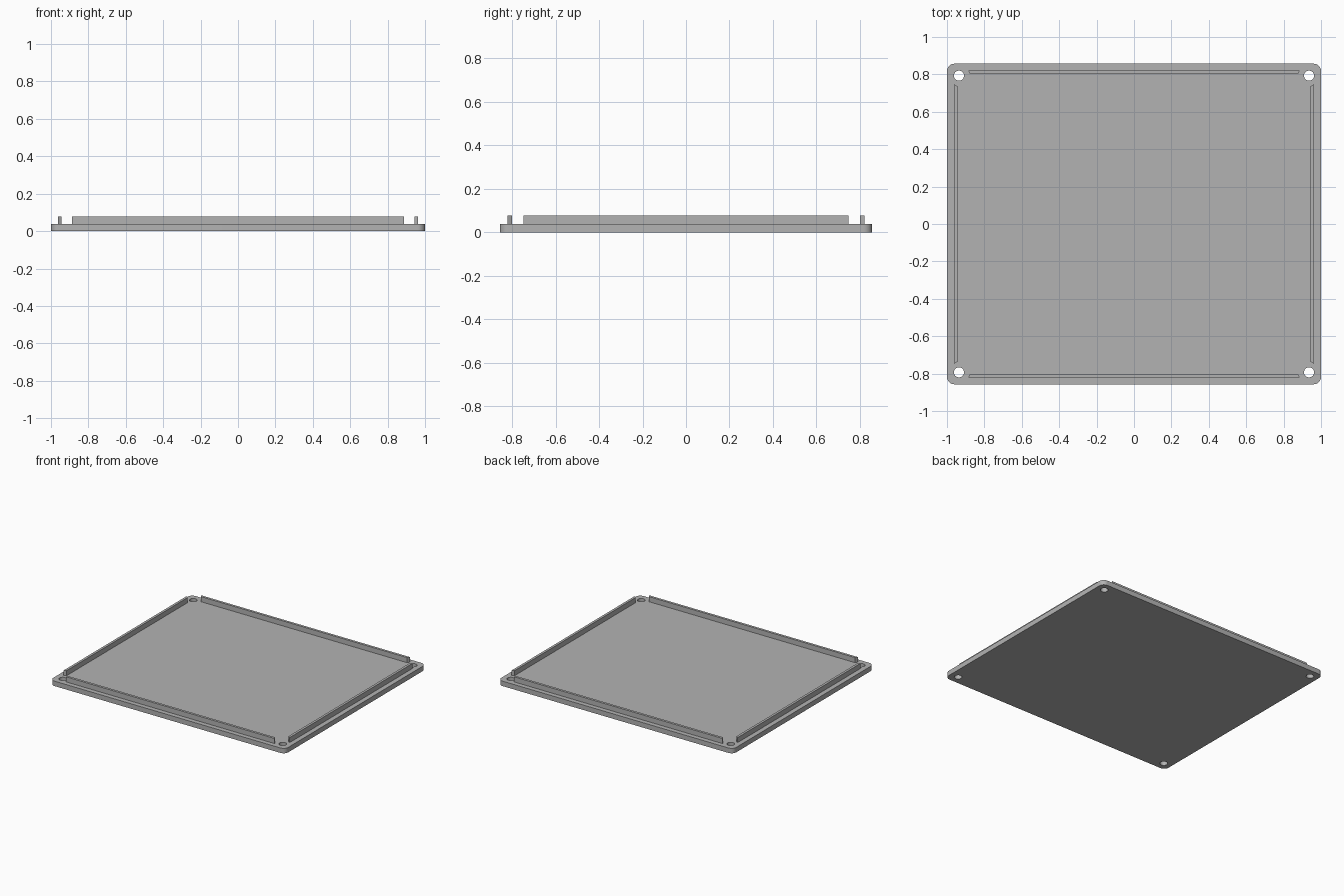
import bpy, bmesh
from math import cos, sin, pi, radians

HALF_X, HALF_Y, THICK = 1.0, 0.857, 0.038
CORNER_R, HOLE_R, HOLE_INSET = 0.04, 0.027, 0.064
RAIL_TOP, RAIL_W = 0.077, 0.019

cube = bpy.data.objects.get("Cube")
if cube:
    bpy.data.objects.remove(cube, do_unlink=True)

grey = bpy.data.materials.new("plain grey")
grey.use_nodes = True
colour = (0.45, 0.45, 0.45, 1)
grey.diffuse_color = colour
grey.node_tree.nodes["Principled BSDF"].inputs["Base Color"].default_value = colour


def arc(cx, cy, r, start, sweep, steps):
    return [(cx + r * cos(start + sweep * i / steps),
             cy + r * sin(start + sweep * i / steps)) for i in range(steps + 1)]


def extruded(name, loops, z0, z1):
    """Solid with the first loop as outline and any further loops as holes."""
    bm = bmesh.new()
    edges = []
    for loop in loops:
        vs = [bm.verts.new((x, y, z0)) for x, y in loop]
        edges += [bm.edges.new((a, b)) for a, b in zip(vs, vs[1:] + vs[:1])]
    bmesh.ops.triangle_fill(bm, edges=edges, use_beauty=True, normal=(0, 0, 1))
    top = bmesh.ops.extrude_face_region(bm, geom=bm.faces[:], use_keep_orig=True)
    moved = [v for v in top["geom"] if isinstance(v, bmesh.types.BMVert)]
    bmesh.ops.translate(bm, verts=moved, vec=(0, 0, z1 - z0))
    bmesh.ops.recalc_face_normals(bm, faces=bm.faces[:])
    mesh = bpy.data.meshes.new(name)
    bm.to_mesh(mesh)
    bm.free()
    mesh.materials.append(grey)
    obj = bpy.data.objects.new(name, mesh)
    bpy.context.collection.objects.link(obj)
    return obj


# Base plate with rounded corners and four screw holes
outline, holes = [], []
for i, (sx, sy) in enumerate([(1, 1), (-1, 1), (-1, -1), (1, -1)]):
    outline += arc(sx * (HALF_X - CORNER_R), sy * (HALF_Y - CORNER_R),
                   CORNER_R, i * pi / 2, pi / 2, 10)
    holes.append(arc(sx * (HALF_X - HOLE_INSET), sy * (HALF_Y - HOLE_INSET),
                     HOLE_R, 0, 2 * pi, 32)[:-1])
plate = extruded("base_plate", [outline] + holes, 0, THICK)
bpy.ops.object.select_all(action="DESELECT")
plate.select_set(True)
bpy.context.view_layer.objects.active = plate
bpy.ops.object.shade_smooth_by_angle(angle=radians(30))


# Four locating rails, slightly tapered toward the inside at their ends
def rail(name, half_len, outer, along_x, side):
    inner = outer - RAIL_W
    pts = [(-half_len, outer), (half_len, outer),
           (half_len - 0.01, inner), (-half_len + 0.01, inner)]
    pts = [(u, side * v) if along_x else (side * v, u) for u, v in pts]
    extruded(name, [pts], THICK, RAIL_TOP)


rail("front_rail", 0.887, 0.821, True, -1)
rail("back_rail", 0.887, 0.821, True, 1)
rail("left_rail", 0.747, 0.963, False, 1)
rail("right_rail", 0.747, 0.963, False, -1)
